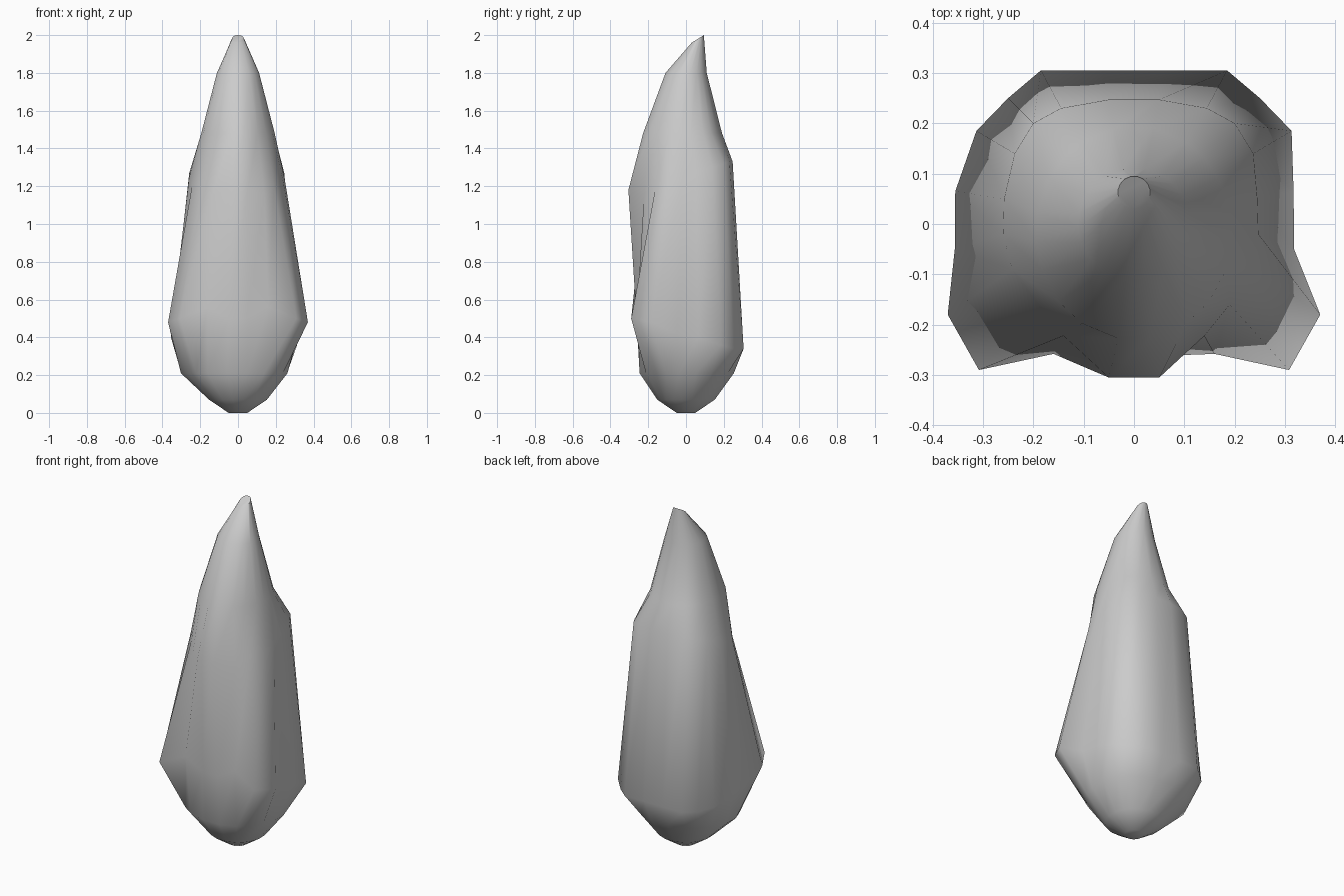
import bpy, bmesh
from math import atan2, cos, sin, radians

if "Cube" in bpy.data.objects:
    bpy.data.objects.remove(bpy.data.objects["Cube"])

# Right half of the two irregular rings, front to back (x, y, z)
BELLY = [(.05, -.262, .5), (.16, -.258, .56), (.308, -.29, .5), (.37, -.18, .48), (.318, -.05, .42),
         (.317, .065, .4), (.313, .185, .36), (.25, .25, .34), (.185, .305, .34), (.06, .305, .34)]
SHOULDER = [(.05, -.305, 1.18), (.14, -.222, 1.15), (.19, -.16, 1.2), (.242, -.09, 1.21), (.247, -.02, 1.24),
            (.245, .05, 1.27), (.237, .14, 1.3), (.2, .2, 1.32), (.145, .23, 1.33), (.05, .247, 1.33)]


def mirrored(half, bulge=0.0):
    # full ring; the left flank can bulge slightly more than the right
    left = [(-x - (bulge if i in (4, 5) else 0), y, z) for i, (x, y, z) in enumerate(half)]
    return list(half) + left[::-1]


def oval(guide, rx, y0, y1, z, tilt=0.0, left=None):
    # oval ring using the same directions as a guide ring
    cy, ry, pts = (y0 + y1) / 2, (y1 - y0) / 2, []
    for gx, gy, _ in guide:
        a = atan2(gy, gx)
        r = left if left and gx < 0 else rx
        pts.append((r * cos(a), cy + ry * sin(a), z + tilt * sin(a)))
    return pts


belly = mirrored(BELLY, .038)
shoulder = mirrored(SHOULDER, .013)
rings = [
    oval(belly, .05, -.05, .05, 0),
    oval(belly, .155, -.155, .155, .07),
    oval(belly, .265, -.25, .258, .21, left=.305),
    belly,
    shoulder,
    oval(shoulder, .195, -.23, .195, 1.48),
    oval(shoulder, .112, -.11, .112, 1.8),
    oval(shoulder, .032, .03, .095, 1.98, tilt=.02),
]

# Loft the rings into one closed pointed body
bm = bmesh.new()
loops = [[bm.verts.new(p) for p in ring] for ring in rings]
n = len(belly)
for a, b in zip(loops, loops[1:]):
    for i in range(n):
        j = (i + 1) % n
        bm.faces.new((a[i], a[j], b[j], b[i]))
bm.faces.new(loops[0][::-1])
bm.faces.new(loops[-1])
bmesh.ops.recalc_face_normals(bm, faces=bm.faces)
mesh = bpy.data.meshes.new("pointed_stone")
bm.to_mesh(mesh)
bm.free()
stone = bpy.data.objects.new("pointed_stone", mesh)
bpy.context.collection.objects.link(stone)

# Smooth shading with the sharp ridges kept
bpy.context.view_layer.objects.active = stone
stone.select_set(True)
bpy.ops.object.shade_smooth_by_angle(angle=radians(50))
